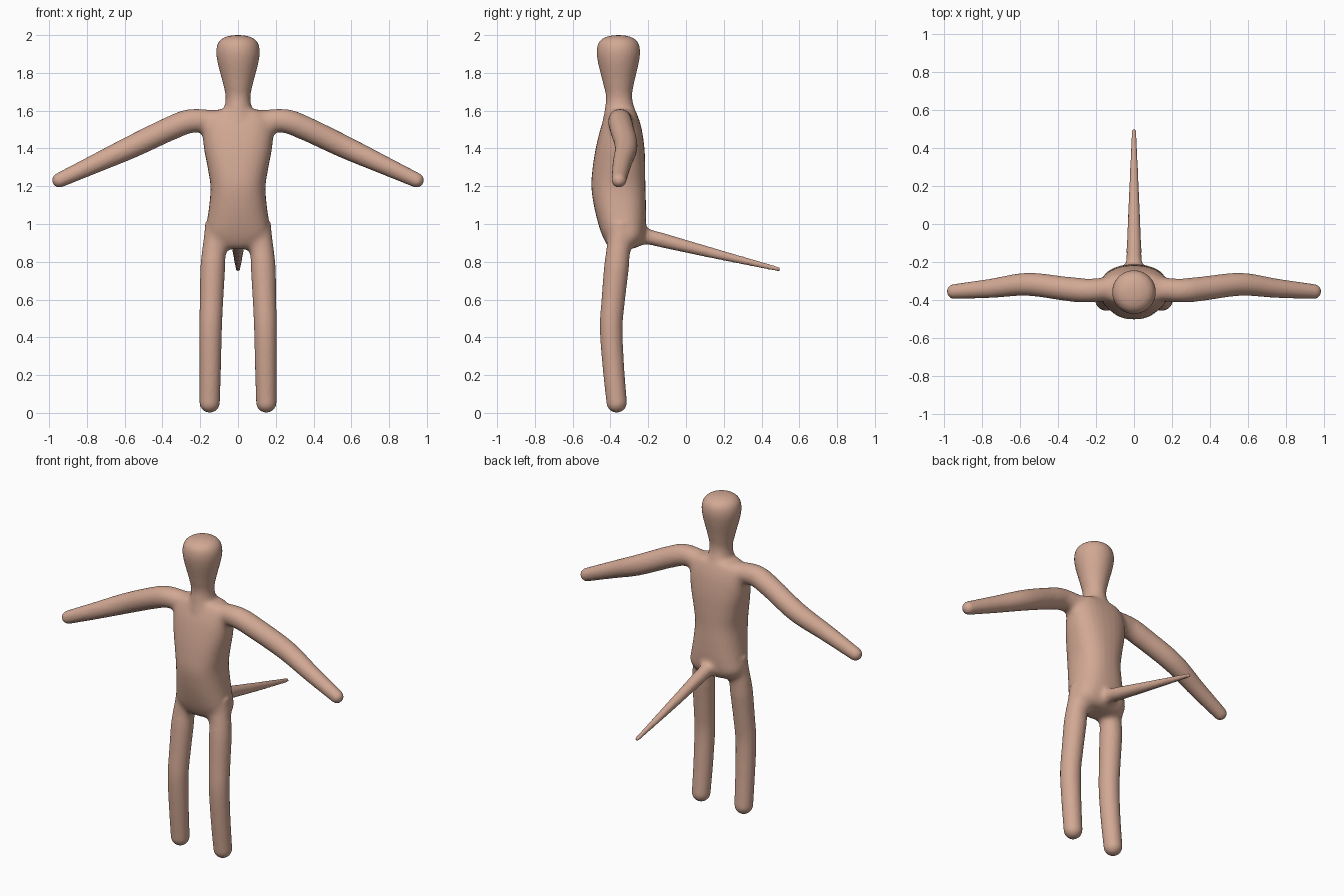
import bpy, bmesh, math
from mathutils import Vector

if "Cube" in bpy.data.objects:
    bpy.data.objects.remove(bpy.data.objects["Cube"])

SEG = 32
bm = bmesh.new()


def skin(rings):
    """Bridge a list of vertex rings into a closed tube."""
    loops = [[bm.verts.new(p) for p in r] for r in rings]
    for a, b in zip(loops, loops[1:]):
        for i in range(SEG):
            j = (i + 1) % SEG
            bm.faces.new((a[i], a[j], b[j], b[i]))
    bm.faces.new(loops[0][::-1])
    bm.faces.new(loops[-1])


def spline(pts, steps=6):
    """Catmull-Rom interpolation of tuples."""
    pts = [Vector(p) for p in pts]
    ext = [2 * pts[0] - pts[1]] + pts + [2 * pts[-1] - pts[-2]]
    out = []
    for k in range(1, len(ext) - 2):
        a, b, c, d = ext[k - 1:k + 3]
        for s in range(steps):
            t = s / steps
            out.append(0.5 * (2 * b + (c - a) * t + (2 * a - 5 * b + 4 * c - d) * t * t
                              + (3 * b - a - 3 * c + d) * t ** 3))
    return out + [pts[-1]]


def trunk(profile, power):
    """Upright loft; profile rows are (z, centre y, half width, half depth)."""
    def pw(v):
        return math.copysign(abs(v) ** (2 / power), v)
    rings = []
    for z, cy, rx, ry in profile:
        rings.append([(rx * pw(math.cos(a)), cy + ry * pw(math.sin(a)), z)
                      for a in (2 * math.pi * i / SEG for i in range(SEG))])
    skin(rings)


def limb(path):
    """Tube with a rounded end; path rows are (x, y, z, radius)."""
    pts = spline(path)
    d = (pts[-1] - pts[-2]).xyz.normalized()
    end, r = pts[-1].xyz, pts[-1].w
    rows = [(p.xyz, p.w) for p in pts]
    for k in range(1, 7):
        a = k * math.pi / 2 / 6.2
        rows.append((end + d * r * math.sin(a), r * math.cos(a)))
    rings = []
    for i, (c, rad) in enumerate(rows):
        t = d if i >= len(pts) - 1 else (rows[i + 1][0] - rows[max(i - 1, 0)][0]).normalized()
        u = t.cross(Vector((0, 1, 0)) if abs(t.y) < 0.7 else Vector((1, 0, 0))).normalized()
        v = t.cross(u)
        rings.append([c + rad * (u * math.cos(2 * math.pi * n / SEG) + v * math.sin(2 * math.pi * n / SEG))
                      for n in range(SEG)])
    skin(rings)


# torso
trunk(spline([(0.868, -0.335, 0.12, 0.06), (0.885, -0.33, 0.155, 0.085), (0.93, -0.33, 0.178, 0.11),
              (1.0, -0.338, 0.167, 0.126), (1.1, -0.35, 0.152, 0.138), (1.2, -0.358, 0.146, 0.143),
              (1.3, -0.355, 0.161, 0.139), (1.4, -0.349, 0.18, 0.129), (1.5, -0.344, 0.19, 0.11),
              (1.57, -0.341, 0.175, 0.087), (1.605, -0.342, 0.125, 0.07)]), 2.4)
# neck and head
trunk(spline([(1.5, -0.345, 0.09, 0.105), (1.58, -0.348, 0.082, 0.088), (1.63, -0.352, 0.07, 0.076),
              (1.68, -0.355, 0.067, 0.07), (1.75, -0.357, 0.081, 0.083), (1.85, -0.358, 0.107, 0.107),
              (1.91, -0.358, 0.115, 0.115), (1.955, -0.358, 0.107, 0.107), (1.982, -0.358, 0.083, 0.083),
              (1.996, -0.358, 0.045, 0.045), (2.0, -0.358, 0.008, 0.008)]), 2)
# arms and legs
for s in (-1, 1):
    limb([(s * 0.08, -0.345, 1.53, 0.06), (s * 0.16, -0.345, 1.545, 0.062), (s * 0.25, -0.35, 1.545, 0.065),
          (s * 0.36, -0.34, 1.505, 0.063), (s * 0.56, -0.317, 1.41, 0.06), (s * 0.75, -0.338, 1.322, 0.05),
          (s * 0.945, -0.355, 1.232, 0.039)])
    limb([(s * 0.112, -0.345, 1.0, 0.062), (s * 0.122, -0.355, 0.9, 0.064), (s * 0.132, -0.365, 0.8, 0.066),
          (s * 0.14, -0.385, 0.6, 0.062), (s * 0.145, -0.396, 0.45, 0.06), (s * 0.147, -0.385, 0.25, 0.057),
          (s * 0.15, -0.367, 0.055, 0.054)])
# tail
limb([(0, -0.3, 0.955, 0.065), (0, -0.23, 0.938, 0.052), (0, -0.17, 0.925, 0.041),
      (0, 0.15, 0.844, 0.027), (0, 0.489, 0.761, 0.0125)])

bmesh.ops.recalc_face_normals(bm, faces=bm.faces)
mesh = bpy.data.meshes.new("body")
bm.to_mesh(mesh)
bm.free()
body = bpy.data.objects.new("body", mesh)
bpy.context.collection.objects.link(body)

# fuse all parts into one skin
mod = body.modifiers.new("fuse", 'REMESH')
mod.mode = 'VOXEL'
mod.voxel_size = 0.0095
dg = bpy.context.evaluated_depsgraph_get()
fused = bpy.data.meshes.new_from_object(body.evaluated_get(dg))
body.modifiers.clear()
body.data = fused

# blend the joints: (centre, radius, passes)
joints = [((0, -0.35, 1.61), 0.14, 16), ((0, -0.23, 0.93), 0.11, 14), ((0, -0.35, 0.89), 0.15, 14)]
for s in (-1, 1):
    joints += [((s * 0.19, -0.35, 1.53), 0.14, 24), ((s * 0.13, -0.35, 0.88), 0.13, 20)]
bm = bmesh.new()
bm.from_mesh(fused)
for centre, radius, passes in joints:
    for n in range(passes):
        reach = radius * (1 - 0.4 * n / passes)
        near = [v for v in bm.verts if (v.co - Vector(centre)).length < reach]
        bmesh.ops.smooth_vert(bm, verts=near, factor=0.5, use_axis_x=True, use_axis_y=True, use_axis_z=True)
for n in range(2):
    bmesh.ops.smooth_vert(bm, verts=bm.verts, factor=0.4, use_axis_x=True, use_axis_y=True, use_axis_z=True)
for f in bm.faces:
    f.smooth = True
    f.material_index = 0
bm.to_mesh(fused)
bm.free()

skin_mat = bpy.data.materials.new("skin tan")
skin_mat.diffuse_color = (0.645, 0.392, 0.296, 1)
skin_mat.use_nodes = True
skin_mat.node_tree.nodes["Principled BSDF"].inputs["Base Color"].default_value = skin_mat.diffuse_color
fused.materials.clear()
fused.materials.append(skin_mat)
